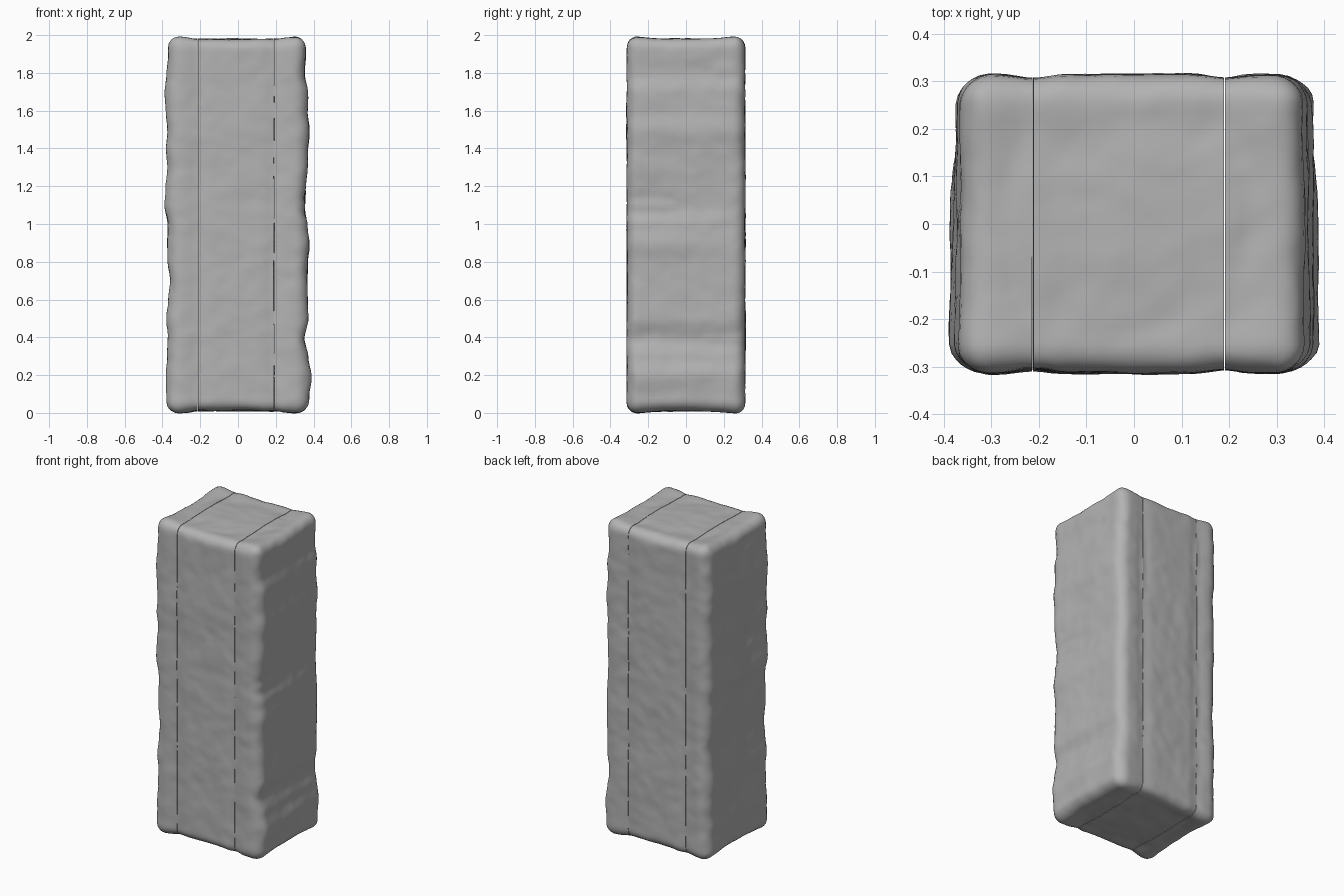
import bpy, bmesh, math
from mathutils import Vector, noise

if "Cube" in bpy.data.objects:
    bpy.data.objects.remove(bpy.data.objects["Cube"], do_unlink=True)

HALF = Vector((0.35, 0.305, 0.98))   # half size of the whole block
ROUND = 0.055                        # edge radius
STEP = 0.018                         # grid spacing
SEAMS = (-0.212, 0.19)
GAP = 0.0012
# Side bulges in hundredths, at even heights from bottom to top
NEG_BULGE = (2, 3, 3, 2, 2, 3, 2, 1, 2, 2, 2, 4, 3, 2, 3, 2, 3, 4, 3, 2, 2)
POS_BULGE = (2, 3, 4, 2, 0, 2, 2, 2, 2, 3, 2, 0, 1, 2, 2, 3, 2, 2, 0, 1, 1)

stone = bpy.data.materials.new("grey stone")
stone.use_nodes = True
GREY = (0.45, 0.45, 0.45, 1)
stone.diffuse_color = GREY
stone.node_tree.nodes["Principled BSDF"].inputs["Base Color"].default_value = GREY


def bulge(table, z):
    """Smoothly interpolated side bulge at height z."""
    t = min(max((z + 1) * 10, 0), 19.999)
    i = int(t)
    f = t - i
    f = f * f * (3 - 2 * f)
    return 0.01 * (table[i] * (1 - f) + table[i + 1] * f)


def soften(p):
    """Round the outer edges of the block."""
    core = Vector([min(max(c, ROUND - h), h - ROUND) for c, h in zip(p, HALF)])
    d = p - core
    if d.length < 1e-7:
        return p
    return core + d * (max(abs(c) for c in d) / d.length)


def weather(p):
    """Worn, hand-formed surface: bulged sides, dished ends, small bumps."""
    q = soften(p)
    u, v, w = q.x / HALF.x, q.y / HALF.y, q.z / HALF.z
    wide = noise.noise(q * 5)
    # Sides follow the bulge profile, strongest towards the front
    table = POS_BULGE if u > 0 else NEG_BULGE
    side = bulge(table, q.z) * (0.85 - 0.2 * v) + 0.008 * wide
    x = q.x + math.copysign(side * abs(u) ** 6, u)
    # Front and back dip slightly beside the seams
    dip = sum(math.exp(-((q.x - s) / 0.04) ** 2) for s in SEAMS)
    y = q.y + math.copysign((0.008 - 0.008 * dip + 0.004 * wide) * abs(v) ** 6, v)
    # Ends are dished, higher at the corners
    rise = 0.018 * min(u * u, 1) + 0.016 * min(v * v, 1) - 0.008 - 0.006 * dip
    z = q.z + math.copysign((rise + 0.005 * wide) * abs(w) ** 8, w)
    fine = noise.noise_vector(q * 14) * 0.003 + noise.noise_vector(q * 30) * 0.0012
    # Keep the seams straight
    near = min(abs(p.x - s) for s in SEAMS)
    fine.x *= min(near / 0.03, 1)
    return Vector((x, y, z)) + fine


def make_slab(name, x0, x1):
    bm = bmesh.new()
    bmesh.ops.create_cube(bm, size=1)
    lo = Vector((x0, -HALF.y, -HALF.z))
    hi = Vector((x1, HALF.y, HALF.z))
    size = hi - lo
    for v in bm.verts:
        v.co = Vector([l + s * (c + 0.5) for l, s, c in zip(lo, size, v.co)])
    # Cut into an even grid
    for axis in range(3):
        normal = Vector((0, 0, 0))
        normal[axis] = 1
        count = round(size[axis] / STEP)
        for i in range(1, count):
            at = lo + size * (i / count)
            bmesh.ops.bisect_plane(bm, geom=bm.verts[:] + bm.edges[:] + bm.faces[:],
                                   plane_co=at, plane_no=normal)
    for v in bm.verts:
        v.co = weather(v.co)
        v.co.z += 0.995
    bmesh.ops.recalc_face_normals(bm, faces=bm.faces[:])
    mesh = bpy.data.meshes.new(name)
    bm.to_mesh(mesh)
    bm.free()
    mesh.materials.append(stone)
    obj = bpy.data.objects.new(name, mesh)
    bpy.context.collection.objects.link(obj)
    bpy.ops.object.select_all(action="DESELECT")
    obj.select_set(True)
    bpy.context.view_layer.objects.active = obj
    bpy.ops.object.shade_smooth_by_angle(angle=math.radians(50))


# Three slabs side by side, parted by hairline seams
make_slab("right_slab", -HALF.x, SEAMS[0] - GAP)
make_slab("middle_slab", SEAMS[0] + GAP, SEAMS[1] - GAP)
make_slab("left_slab", SEAMS[1] + GAP, HALF.x)
